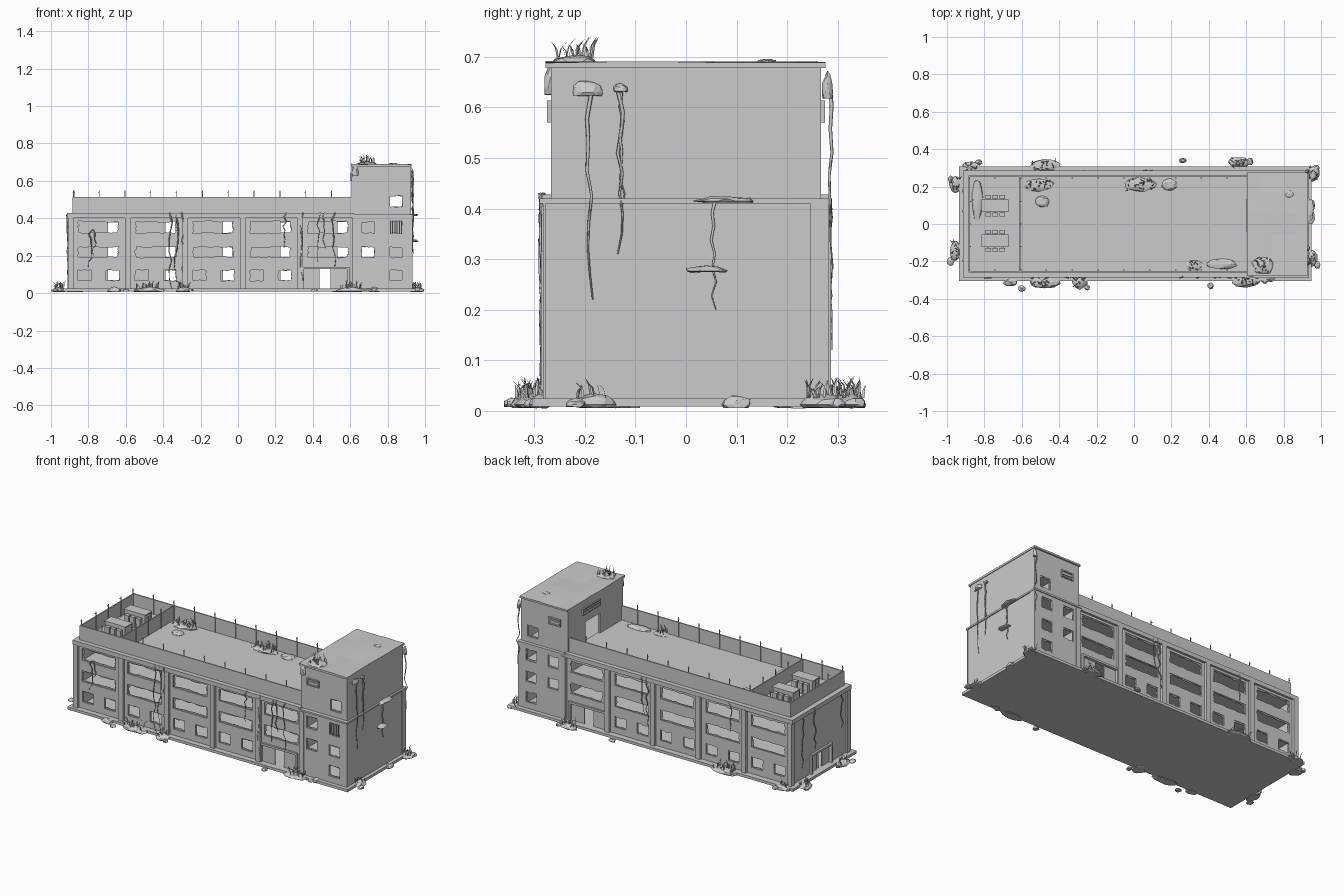
import bpy, bmesh, math, random
from mathutils import Vector

if "Cube" in bpy.data.objects:
    bpy.data.objects.remove(bpy.data.objects["Cube"])
random.seed(4)
R = random.uniform

def finish(name, bm):
    bmesh.ops.remove_doubles(bm, verts=bm.verts, dist=1e-6)
    me = bpy.data.meshes.new(name)
    bm.to_mesh(me)
    bm.free()
    ob = bpy.data.objects.new(name, me)
    bpy.context.collection.objects.link(ob)
    return ob

def boxes(name, items):
    """Each item is x0, x1, y0, y1, z0, z1."""
    bm = bmesh.new()
    for x0, x1, y0, y1, z0, z1 in items:
        for v in bmesh.ops.create_cube(bm, size=1)['verts']:
            v.co = (x1 if v.co.x > 0 else x0, y1 if v.co.y > 0 else y0, z1 if v.co.z > 0 else z0)
    return finish(name, bm)

def at(axis, c, u, v):
    return (u, c, v) if axis == 'y' else (c, u, v)

def wall(name, axis, c, u0, u1, v0, v1, holes=(), t=0.014):
    """Flat wall with rectangular openings (u0, u1, v0, v1), given thickness."""
    us = sorted({u0, u1, *[h[0] for h in holes], *[h[1] for h in holes]})
    vs = sorted({v0, v1, *[h[2] for h in holes], *[h[3] for h in holes]})
    bm = bmesh.new()
    for a, b in zip(us, us[1:]):
        for p, q in zip(vs, vs[1:]):
            m, n = (a + b) / 2, (p + q) / 2
            if not any(h[0] < m < h[1] and h[2] < n < h[3] for h in holes):
                bm.faces.new([bm.verts.new(at(axis, c, *k)) for k in ((a, p), (b, p), (b, q), (a, q))])
    ob = finish(name, bm)
    s = ob.modifiers.new('thickness', 'SOLIDIFY')
    s.thickness, s.offset = t, 0

def broken_panes(name, axis, c, holes):
    """Ragged rim of broken glazing left inside each opening."""
    bm = bmesh.new()
    for u0, u1, v0, v1 in holes:
        cu, cv, hu, hv = (u0 + u1) / 2, (v0 + v1) / 2, (u1 - u0) / 2, (v1 - v0) / 2
        outer, inner = [], []
        n = 28 if hu > 0.08 else 20
        for i in range(n):
            a = math.tau * (i + 0.5) / n
            k = 1 / max(abs(math.cos(a)), abs(math.sin(a)))
            du, dv = hu * k * math.cos(a), hv * k * math.sin(a)
            outer.append(bm.verts.new(at(axis, c, cu + du, cv + dv)))
            inner.append(bm.verts.new(at(axis, c, cu + du * R(.88, .98), cv + dv * R(.7, .93))))
        for i in range(n):
            j = (i + 1) % n
            bm.faces.new((outer[i], outer[j], inner[j], inner[i]))
    ob = finish(name, bm)
    ob.modifiers.new('thickness', 'SOLIDIFY').thickness = 0.003

# Ground slab, floors, roof and cornice
boxes('foundation', [(-.935, .95, -.305, .308, .008, .024)])
boxes('floors', [(-.89, .915, -.255, .255, z, z + .01) for z in (.155, .283)])
boxes('main_roof', [(-.915, .62, -.285, .285, .402, .428)])
boxes('tower_cornice', [(.605, .935, -.29, .287, .41, .42)])

# Bay openings
ROWS = [(.062, .128), (.186, .252), (.315, .388)]
BAY = [-.91 + .307 * i for i in range(5)]
wide = [(b + .05, b + .277, *r) for b in BAY for r in ROWS[1:]]
small = [(b + s, b + s + .075, *ROWS[0]) for b in BAY[:4] for s in (.052, .202)]
entry = (.35, .585, .024, .13)
tower_holes = [(.66, .73, *r) for r in ROWS[1:]] + [(.81, .88, *r) for r in ROWS]
upper = [(.81, .88, .455, .525)]

for side, s in (('front', -1), ('back', 1)):
    wall(side + '_bay_wall', 'y', s * .265, -.9, .62, .02, .41, wide + small + [entry])
    wall(side + '_tower_lower_wall', 'y', s * .275, .62, .925, .02, .41, tower_holes)
    wall(side + '_tower_upper_wall', 'y', s * .26, .612, .922, .42, .68, upper)
    broken_panes(side + '_bay_panes', 'y', s * .265, wide + small)
    broken_panes(side + '_tower_panes', 'y', s * .275, tower_holes)
    broken_panes(side + '_upper_pane', 'y', s * .26, upper)
    y0, y1 = sorted((s * .255, s * .287))
    boxes(side + '_columns', [(x, x + .03, y0, y1, .02, .405) for x in BAY + [.612]])
    # Entrance frame and door leaves either side of a gap
    y0, y1 = sorted((s * .26, s * .283))
    boxes(side + '_entry_frame', [(.34, .352, y0, y1, .024, .14), (.583, .595, y0, y1, .024, .14),
                                  (.34, .595, y0, y1, .128, .14)])
    y0, y1 = sorted((s * .262, s * .267))
    boxes(side + '_door_leaves', [(a, b, y0, y1, .024, .128) for a, b in ((.352, .38), (.38, .435), (.495, .583))])
    # Louvred vent
    y0, y1 = sorted((s * .264, s * .275))
    boxes(side + '_tower_vent', [(.655, .735, y0, y1, .57, .577), (.655, .735, y0, y1, .607, .614),
                                 (.655, .662, y0, y1, .57, .614), (.728, .735, y0, y1, .57, .614),
                                 (.662, .728, y0 + .003, y1 - .003, .588, .596)])
# Barred window
boxes('window_bars', [(x, x + .005, -.286, -.28, .315, .388) for x in (.812, .824, .836, .848, .86, .872)])

# End walls and the inner spine wall
wall('left_wall', 'x', -.892, -.27, .27, .02, .41, [(-.10, .08, .024, .13)])
boxes('left_entry_frame', [(-.912, -.885, -.112, -.1, .024, .142), (-.912, -.885, .08, .092, .024, .142),
                           (-.912, -.885, -.112, .092, .13, .142), (-.893, -.888, -.1, -.03, .024, .13),
                           (-.893, -.888, .02, .08, .024, .13)])
wall('right_wall', 'x', .922, -.278, .278, .02, .41)
boxes('right_corner_trim', [(.92, .933, .245, .282, .02, .41), (.92, .933, -.283, -.278, .02, .41)])
gaps = [(b + .215, b + .277, *r) for b in BAY for r in ROWS[1:]] + [(b + .215, b + .277, *ROWS[0]) for b in BAY[:4]]
wall('inner_wall', 'y', 0, -.89, .915, .024, .41, gaps + [(.435, .495, .024, .13), (.66, .73, *ROWS[1])], .008)
wall('tower_partition', 'x', .622, -.26, .26, .024, .41)

# Tower above the roof
wall('tower_right_wall', 'x', .917, -.265, .265, .42, .68)
wall('tower_left_wall', 'x', .615, -.265, .265, .42, .68, [(-.04, .1, .428, .55)])
boxes('tower_side_vent', [(.6, .61, -.04, .13, .6, .606), (.6, .61, -.04, .13, .634, .64), (.6, .61, -.04, -.033, .6, .64),
                          (.6, .61, .123, .13, .6, .64), (.603, .61, -.033, .123, .617, .624)])
roof = boxes('tower_roof', [(.605, .928, -.278, .276, .678, .69)])
bm = bmesh.new()
bm.from_mesh(roof.data)
bmesh.ops.subdivide_edges(bm, edges=bm.edges, cuts=4, use_grid_fill=True)
for v in bm.verts:
    if v.co.z > .689:
        v.co.z += R(-.004, .002)
bm.to_mesh(roof.data)
bm.free()

# Roof parapet, divider and poles
boxes('parapet', [(-.885, .612, -.258, -.25, .42, .515), (-.885, .612, .25, .258, .42, .515),
                  (-.885, -.877, -.25, .25, .42, .515), (-.612, -.606, -.25, .25, .42, .515)])
spots = [(-.88 + .138 * i, y) for i in range(11) for y in (-.246, .246)]
spots += [(-.873, y) for y in (-.12, 0, .12)] + [(-.603, y) for y in (-.12, 0, .12)]
boxes('fence_poles', [(x - .002, x + .002, y - .002, y + .002, .42, .548) for x, y in spots]
      + [(x - .006, x + .002, y - .002, y + .002, .535, .539) for x, y in spots])

# Cooling units: a body with side ducts
for n, cy in (('back', .098), ('front', -.09)):
    parts = [(-.81, -.675, cy - .03, cy + .03, .445, .505), (-.815, -.67, cy - .034, cy + .034, .505, .511)]
    for i in range(3):
        x = -.795 + .038 * i
        for s in (-1, 1):
            y0, y1 = sorted((cy + s * .037, cy + s * .058))
            parts.append((x, x + .03, y0, y1, .428, .49))
            y0, y1 = sorted((cy + s * .028, cy + s * .04))
            parts.append((x + .01, x + .02, y0, y1, .455, .475))
    boxes(n + '_cooling_unit', parts)
boxes('roof_hatches', [(x, x + .035, -.22, -.15, .425, .436) for x in (-.587, -.53)])

# Moss mounds with grass
tufts = bmesh.new()
def grass(x, y, z, rx, ry, n):
    for _ in range(n):
        p = Vector((x + R(-rx, rx) * .7, y + R(-ry, ry) * .7, z))
        a, h = R(0, math.tau), R(.02, .045)
        d, w = Vector((math.cos(a), math.sin(a), 0)), Vector((-math.sin(a), math.cos(a), 0)) * .0025
        mid = p + d * h * .15 + Vector((0, 0, h * .6))
        b = [tufts.verts.new(q) for q in (p - w, p + w, mid + w, mid - w, p + d * h * .55 + Vector((0, 0, h)))]
        tufts.faces.new(b[:4])
        tufts.faces.new((b[3], b[2], b[4]))

def mound(name, x, y, z, rx, ry, h, blades=0):
    bm = bmesh.new()
    bmesh.ops.create_icosphere(bm, subdivisions=2, radius=1)
    for v in bm.verts:
        k = R(.8, 1.08)
        v.co = (x + v.co.x * rx * k, y + v.co.y * ry * k, z + max(v.co.z, -.3) * h * k)
    finish(name, bm)
    grass(x, y, z + h * .6, rx, ry, blades)

ground = [(-.66, -.31, .04, .025, 0), (-.48, -.31, .09, .038, 25), (-.29, -.305, .045, .045, 16), (.60, -.305, .085, .035, 25),
          (.73, -.29, .03, .02, 0), (.95, -.18, .03, .05, 10), (-.955, -.14, .03, .06, 12), (-.87, .31, .05, .025, 8),
          (-.48, .31, .09, .038, 25), (.56, .33, .06, .03, 18), (.955, .27, .04, .045, 16), (-.955, .21, .035, .045, 14),
          (.95, .1, .02, .03, 0)]
for x, y, rx, ry, n in ground:
    mound('ground_moss', x, y, .012, rx, ry, .022, n)
roof_moss = [(-.51, .21, .09, .035, 22), (.03, .21, .095, .04, 24), (.19, .21, .045, .035, 0), (-.835, .13, .03, .12, 0),
             (-.49, .12, .04, .035, 0), (.32, -.225, .045, .035, 12), (.47, -.215, .09, .03, 0)]
for x, y, rx, ry, n in roof_moss:
    mound('roof_moss', x, y, .43, rx, ry, .014, n)
mound('tower_roof_moss', .69, -.22, .69, .06, .05, .014, 22)
mound('tower_roof_patch', .83, .16, .69, .025, .02, .007)
for y, z, ry, h in ((-.195, .63, .032, .024), (-.13, .635, .016, .013), (.28, .63, .012, .04)):
    mound('wall_moss', .928, y, z, .012, ry, h)
mound('ledge_moss', .935, .08, .415, .03, .065, .01)
mound('bracket_moss', .935, .04, .277, .035, .045, .01)
mound('corner_moss', .625, -.268, .64, .02, .014, .05)

# Loose rubble
for x, y in ((-.6, -.345), (-.25, -.34), (.41, -.33), (-.27, .285), (.26, .34), (.62, .335), (.975, .3),
             (-.98, -.2), (-.98, .24), (.98, -.22), (.7, -.3), (-.83, .33)):
    mound('rubble', x, y, .012, R(.014, .024), R(.014, .024), .014)

# Hanging vines
def vine(axis, c, u, z0, z1, r=.0035, sway=.012):
    cu = bpy.data.curves.new('vine', 'CURVE')
    cu.dimensions, cu.bevel_depth, cu.bevel_resolution, cu.use_fill_caps = '3D', r, 0, True
    sp = cu.splines.new('POLY')
    n = 9
    sp.points.add(n - 1)
    for i, p in enumerate(sp.points):
        f = i / (n - 1)
        p.co = (*at(axis, c + R(-.004, .004), u + R(-sway, sway), z0 + (z1 - z0) * f), 1)
        p.radius = 1.2 - .8 * f
    bpy.context.collection.objects.link(bpy.data.objects.new('vine', cu))

for u, z0, z1 in ((-.36, .43, .02), (-.33, .42, .06), (-.29, .43, .03), (-.79, .34, .14), (-.77, .34, .2), (.25, .43, .24),
                  (.34, .43, .03), (.43, .43, .17), (.46, .43, .24), (.51, .43, .13)):
    vine('y', -.285, u, z0, z1)
for u, z0, z1 in ((.06, .42, .12), (.09, .42, .2), (-.5, .42, .25)):
    vine('y', .285, u, z0, z1)
for u, z0, z1 in ((-.19, .63, .22), (-.13, .63, .31), (-.125, .63, .4), (.055, .42, .2)):
    vine('x', .934, u, z0, z1, sway=.006)
vine('y', .287, .93, .65, .28)
for u, z0, z1 in ((.18, .42, .1), (.06, .42, .17), (-.2, .42, .2)):
    vine('x', -.912, u, z0, z1)
finish('grass_tufts', tufts)
